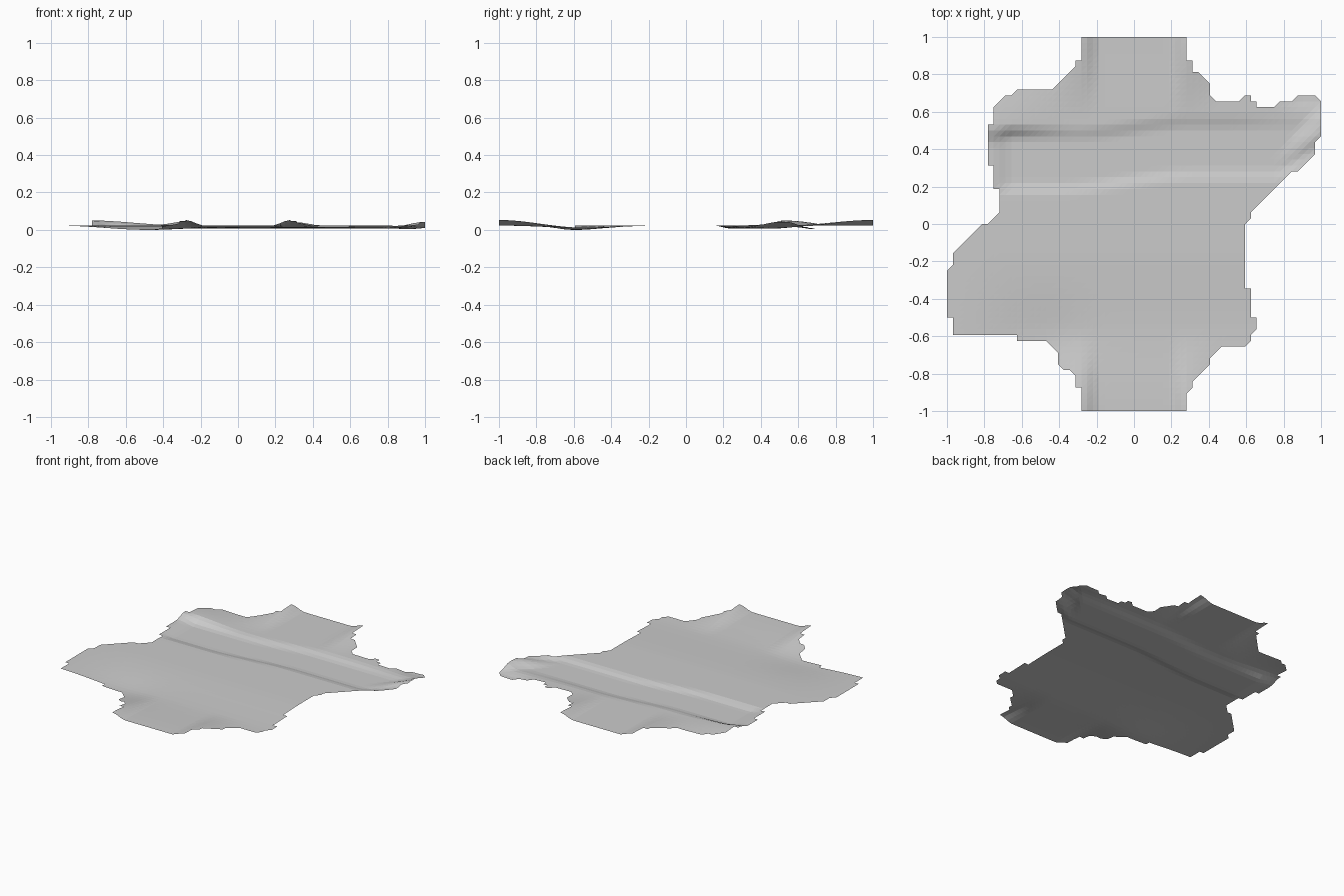
import bpy
import bmesh
from math import exp

cube = bpy.data.objects.get("Cube")
if cube:
    bpy.data.objects.remove(cube)

CELLS = 32            # grid cells per unit
STEP = 1 / CELLS

# Ragged outline of the ground sheet, in grid cells, clockwise from the back left
OUTLINE = [
    (-9, 32), (9, 32), (9, 28), (10, 28), (10, 26), (11, 26), (13, 24), (13, 22),
    (14, 21), (18, 21), (19, 22), (20, 22), (21, 20), (24, 20), (25, 21), (27, 21),
    (28, 22), (31, 22), (32, 21), (32, 15), (31, 14), (31, 12), (28, 9), (27, 9),
    (20, 2), (20, 1), (19, 0), (19, -11), (20, -11), (20, -16), (21, -16), (21, -18),
    (20, -19), (20, -20), (19, -21), (15, -21), (13, -23), (13, -24), (10, -27),
    (10, -28), (9, -29), (9, -32), (-9, -32), (-9, -28), (-10, -28), (-10, -26),
    (-13, -24), (-13, -22), (-15, -20), (-20, -20), (-20, -19), (-31, -19),
    (-31, -16), (-32, -16), (-32, -8), (-31, -7), (-31, -5), (-26, 0), (-25, 0),
    (-23, 2), (-23, 6), (-24, 6), (-24, 10), (-25, 10), (-25, 17), (-24, 17),
    (-24, 20), (-22, 22), (-21, 22), (-20, 23), (-14, 23), (-10, 27), (-9, 29),
]


def inside(x, y):
    """Even-odd test against the outline."""
    hit = False
    for (ax, ay), (bx, by) in zip(OUTLINE, OUTLINE[1:] + OUTLINE[:1]):
        if (ay > y) != (by > y) and x < ax + (y - ay) * (bx - ax) / (by - ay):
            hit = not hit
    return hit


def ramp(a, b, t):
    """Smooth rise from zero at a to one at b."""
    t = min(max((t - a) / (b - a), 0), 1)
    return t * t * (3 - 2 * t)


def hump(x, y, cx, cy, rx, ry):
    return exp(-((x - cx) / rx) ** 2 - ((y - cy) / ry) ** 2)


def mix(a, b, t):
    return a + (b - a) * t


def height(x, y):
    # Plain, sinking gently towards the front and into the front right hollow
    z = 0.031 - 0.012 * ramp(-0.1, -0.6, y) * ramp(-1, -0.6, x)
    z -= 0.013 * hump(x, y, -0.47, -0.62, 0.22, 0.2)

    # Banks on both sides of the long track, growing towards its two ends
    side = abs(x)
    bank = ramp(0.18, 0.28, side) * (1 - ramp(0.28, 0.5, side))
    end = ramp(0.55, 1, abs(y))
    z = mix(z, 0.03 + 0.03 * bank, end)

    # Raised ground at the back right, falling away towards the track
    z += 0.027 * ramp(0.42, 0.52, y) * ramp(-0.3, -0.8, x) * (1 - ramp(0.52, 0.85, y))
    # Lower shoulder at the back left
    z -= 0.008 * ramp(0.45, 0.9, x) * ramp(0.4, 0.55, y)

    # Sunken crossing bed
    south = 0.15 + 0.07 * ramp(-0.4, 0.3, x) + 0.12 * ramp(0.75, 1, x)
    north = 0.44 + 0.06 * ramp(-0.3, 0.3, x)
    bed = ramp(south, south + 0.08, y) * (1 - ramp(north, north + 0.09, y))
    bed *= ramp(-0.76, -0.65, x)
    z = mix(z, 0.015, bed)

    # Ridge closing the left end of the bed
    across = x - 0.75 * (y - 0.45)
    z += 0.035 * ramp(0.82, 0.96, across) * (1 - ramp(0.55, 0.68, y)) * ramp(0.3, 0.5, y)
    z -= 0.012 * hump(x, y, 0.9, 0.68, 0.12, 0.06)
    return z


# Ground sheet: every grid cell within the outline, cut diagonally at slanted edges
bm = bmesh.new()
grid = {}


def corner(i, j):
    if (i, j) not in grid:
        x, y = i * STEP, j * STEP
        grid[i, j] = bm.verts.new((x, y, height(x, y)))
    return grid[i, j]


for i in range(-CELLS, CELLS):
    for j in range(-CELLS, CELLS):
        cx, cy = i + 0.5, j + 0.5
        sides = [inside(cx + dx, cy + dy)
                 for dx, dy in ((0, -0.3), (0.3, 0), (0, 0.3), (-0.3, 0))]
        spots = [(i, j), (i + 1, j), (i + 1, j + 1), (i, j + 1)]
        kept = [p for k, p in enumerate(spots) if sides[k] or sides[k - 1]]
        if len(kept) < 3:
            continue
        verts = [corner(*p) for p in kept]
        for k in range(1, len(verts) - 1):
            bm.faces.new((verts[0], verts[k], verts[k + 1]))

# Rest the lowest point on the floor
lowest = min(v.co.z for v in bm.verts)
for v in bm.verts:
    v.co.z -= lowest

mesh = bpy.data.meshes.new("ground_sheet")
bm.to_mesh(mesh)
bm.free()
ground = bpy.data.objects.new("ground_sheet", mesh)
bpy.context.collection.objects.link(ground)

# Plain grey ground colour
grey = bpy.data.materials.new("light_grey")
grey.use_nodes = True
colour = (0.6, 0.6, 0.6, 1)
grey.diffuse_color = colour
grey.node_tree.nodes["Principled BSDF"].inputs["Base Color"].default_value = colour
mesh.materials.append(grey)
